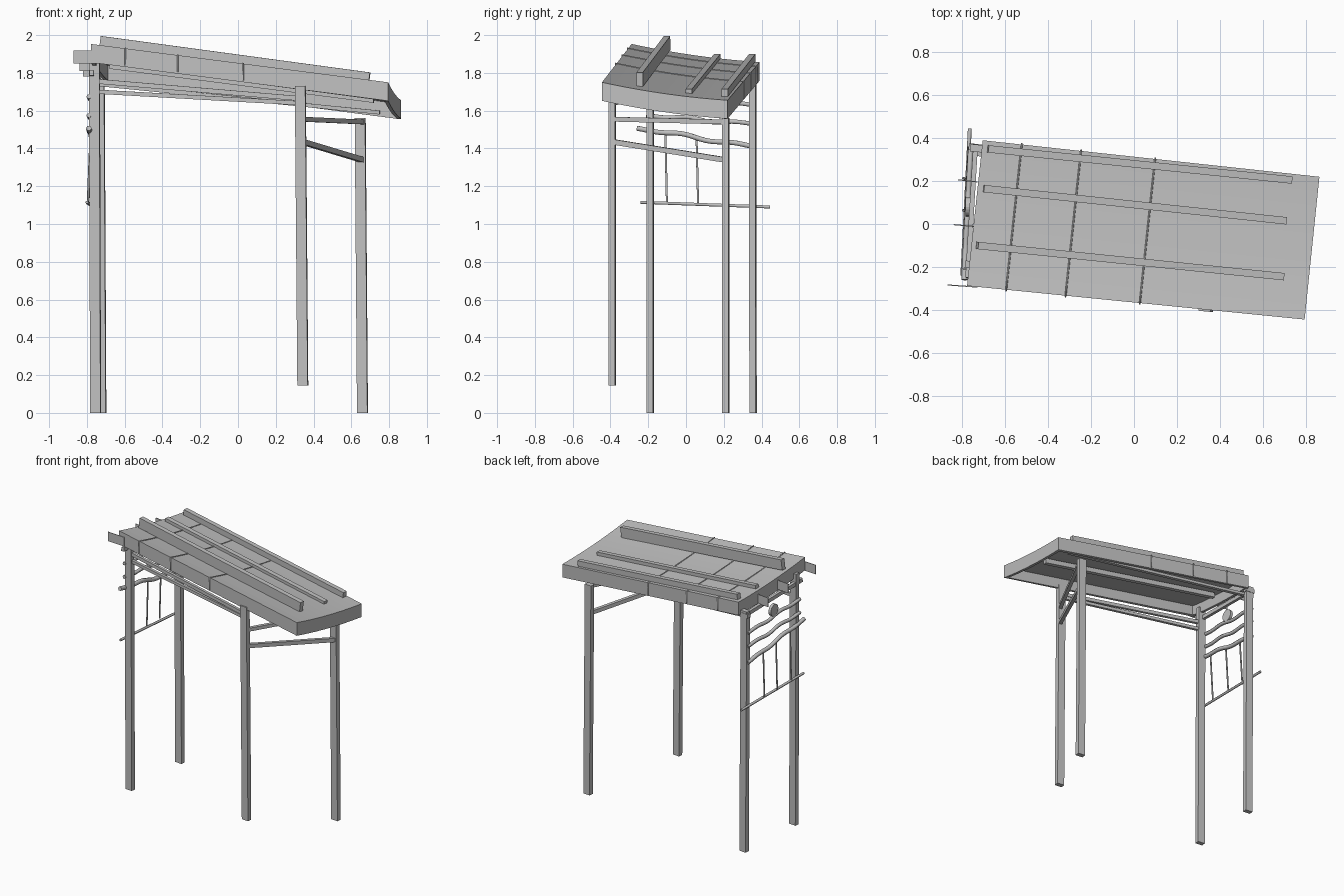
import bpy, bmesh, math
from mathutils import Vector, Matrix

if "Cube" in bpy.data.objects:
    bpy.data.objects.remove(bpy.data.objects["Cube"])

GREY = (0.53, 0.53, 0.53, 1)
mat = bpy.data.materials.new("plain grey")
mat.use_nodes = True
mat.diffuse_color = GREY
mat.node_tree.nodes["Principled BSDF"].inputs["Base Color"].default_value = GREY


def add(name, data):
    ob = bpy.data.objects.new(name, data)
    data.materials.append(mat)
    bpy.context.collection.objects.link(ob)
    return ob


def add_bmesh(name, bm):
    me = bpy.data.meshes.new(name)
    bm.to_mesh(me)
    bm.free()
    return add(name, me)


def beam(name, start, end, width, height, yaw=None):
    """Squared timber between two points; yaw fixes the section of upright posts."""
    a, b = Vector(start), Vector(end)
    along = (b - a).normalized()
    side = Vector((math.cos(yaw), math.sin(yaw), 0)) if yaw is not None else along.cross((0, 0, 1)).normalized()
    up = side.cross(along).normalized()
    bm = bmesh.new()
    bmesh.ops.create_cube(bm, size=1)
    for v in bm.verts:
        x, y, z = v.co
        v.co = (a + b) / 2 + side * x * width + along * y * (b - a).length + up * z * height
    bmesh.ops.recalc_face_normals(bm, faces=bm.faces)
    return add_bmesh(name, bm)


def tube(name, points, radius):
    """Round rod through points."""
    cu = bpy.data.curves.new(name, "CURVE")
    cu.dimensions = "3D"
    cu.bevel_depth = radius
    cu.bevel_resolution = 1
    cu.use_fill_caps = True
    sp = cu.splines.new("POLY")
    sp.points.add(len(points) - 1)
    for p, co in zip(sp.points, points):
        p.co = (*co, 1)
    return add(name, cu)


# Slightly sagging roof: u runs along its length, v from front to back
FL, BL = Vector((-0.778, -0.288, 1.953)), Vector((-0.705, 0.39, 1.857))
FR, BR = Vector((0.795, -0.445, 1.75)), Vector((0.864, 0.22, 1.655))
SKIRT = 0.098


def roof_point(u, v, lift=0.0):
    p = FL.lerp(FR, u).lerp(BL.lerp(BR, u), v)
    p.z += lift - 0.05 * v * (1 - v)
    return p


N = 10
bm = bmesh.new()
rows = [[bm.verts.new(roof_point(u, j / N)) for j in range(N + 1)] for u in (0, 1)]
for j in range(N):
    bm.faces.new((rows[0][j], rows[1][j], rows[1][j + 1], rows[0][j + 1]))
edges = [e for e in bm.edges if e.is_boundary]
for v in bmesh.ops.extrude_edge_only(bm, edges=edges)["geom"]:
    if isinstance(v, bmesh.types.BMVert):
        v.co.z -= SKIRT
bmesh.ops.recalc_face_normals(bm, faces=bm.faces)
if sum(f.normal.z for f in bm.faces) < 0:
    bmesh.ops.reverse_faces(bm, faces=bm.faces)
solid = add_bmesh("roof", bm).modifiers.new("thickness", "SOLIDIFY")
solid.thickness = 0.02
solid.offset = -1
solid.use_even_offset = True

# Long rails lying on the roof
beam("front_roof_rail", (-0.73, -0.10, 1.958), (0.695, -0.245, 1.765), 0.034, 0.075)
beam("middle_roof_rail", (-0.70, 0.165, 1.887), (0.71, 0.015, 1.702), 0.034, 0.025)
beam("back_roof_rail", (-0.68, 0.35, 1.879), (0.735, 0.205, 1.695), 0.034, 0.04)

# Beam beneath the roof sheet
beam("under_roof_beam", roof_point(0.04, 0.5, -0.045), roof_point(0.93, 0.5, -0.045), 0.03, 0.035)

# Cords draped over the roof and down its skirt
for i, u in enumerate((0.116, 0.292, 0.512)):
    pts = [roof_point(u, -0.006, -0.09)]
    pts += [roof_point(u, -0.006 + 1.012 * j / N, 0.001) for j in range(N + 1)]
    pts.append(roof_point(u, 1.006, -0.09))
    tube(f"roof_cord_{i + 1}", pts, 0.004)

# Posts
YAW = math.radians(-6)
posts = {
    "front_left_post": ((-0.754, -0.19, 0), (-0.76, -0.19, 1.87)),
    "back_left_post": ((-0.726, 0.355, 0), (-0.735, 0.353, 1.79)),
    "front_right_post": ((0.343, -0.39, 0.145), (0.33, -0.39, 1.73)),
    "back_right_post": ((0.659, 0.21, 0), (0.647, 0.21, 1.56)),
}
for name, (foot, top) in posts.items():
    beam(name, foot, top, 0.055, 0.034, YAW)

# Beams between the posts
beam("front_upper_beam", (-0.74, -0.19, 1.755), (0.32, -0.38, 1.665), 0.02, 0.025)
beam("front_lower_beam", (-0.74, -0.19, 1.70), (0.32, -0.38, 1.64), 0.02, 0.022)
beam("back_beam", (-0.74, 0.33, 1.74), (0.75, 0.19, 1.59), 0.025, 0.02)
beam("end_upper_beam", (0.335, -0.40, 1.555), (0.665, 0.215, 1.54), 0.025, 0.025)
beam("end_lower_beam", (0.335, -0.40, 1.437), (0.663, 0.215, 1.338), 0.025, 0.028)
beam("side_tie_beam", (-0.775, -0.25, 1.80), (-0.738, 0.37, 1.76), 0.022, 0.028)
beam("tie_bracket", (-0.77, 0.36, 1.76), (-0.70, 0.355, 1.76), 0.03, 0.03)

# Thin plates jutting from the high end
for i, (y, x0, z) in enumerate(((-0.284, -0.87, 1.885), (-0.003, -0.84, 1.845), (0.206, -0.82, 1.815))):
    beam(f"eave_plate_{i + 1}", (x0, y, z), (-0.73, y - 0.01, z), 0.005, 0.068)

# Wavy rails of the side screen
for i, (y0, z0, z1, r) in enumerate(((-0.26, 1.507, 1.41, 0.015),
                                     (-0.21, 1.575, 1.53, 0.013),
                                     (-0.21, 1.675, 1.63, 0.013))):
    pts = []
    for j in range(25):
        t = j / 24
        wave = -0.009 * math.sin(t * math.tau * 2) * math.sin(math.pi * t)
        pts.append((-0.79 + 0.03 * t, y0 + (0.36 - y0) * t, z0 + (z1 - z0) * t + wave))
    tube(f"wavy_rail_{i + 1}", pts, r)

# Hanging rods and the bar below them
tube("hanging_bar", [(-0.80, -0.24, 1.115), (-0.765, 0.445, 1.09)], 0.009)
for i, y in enumerate((-0.105, 0.06, 0.21)):
    top = 1.48 - 0.15 * (y + 0.115)
    tube(f"hanging_rod_{i + 1}", [(-0.78, y - 0.004, top), (-0.795, y + 0.004, 1.105)], 0.006)

# Round disc on the side screen
bm = bmesh.new()
bmesh.ops.create_cone(bm, cap_ends=True, segments=20, radius1=0.044, radius2=0.044, depth=0.02)
bm.transform(Matrix.Translation((-0.775, 0.08, 1.70)) @ Matrix.Rotation(math.pi / 2, 4, "Y"))
add_bmesh("screen_disc", bm)
